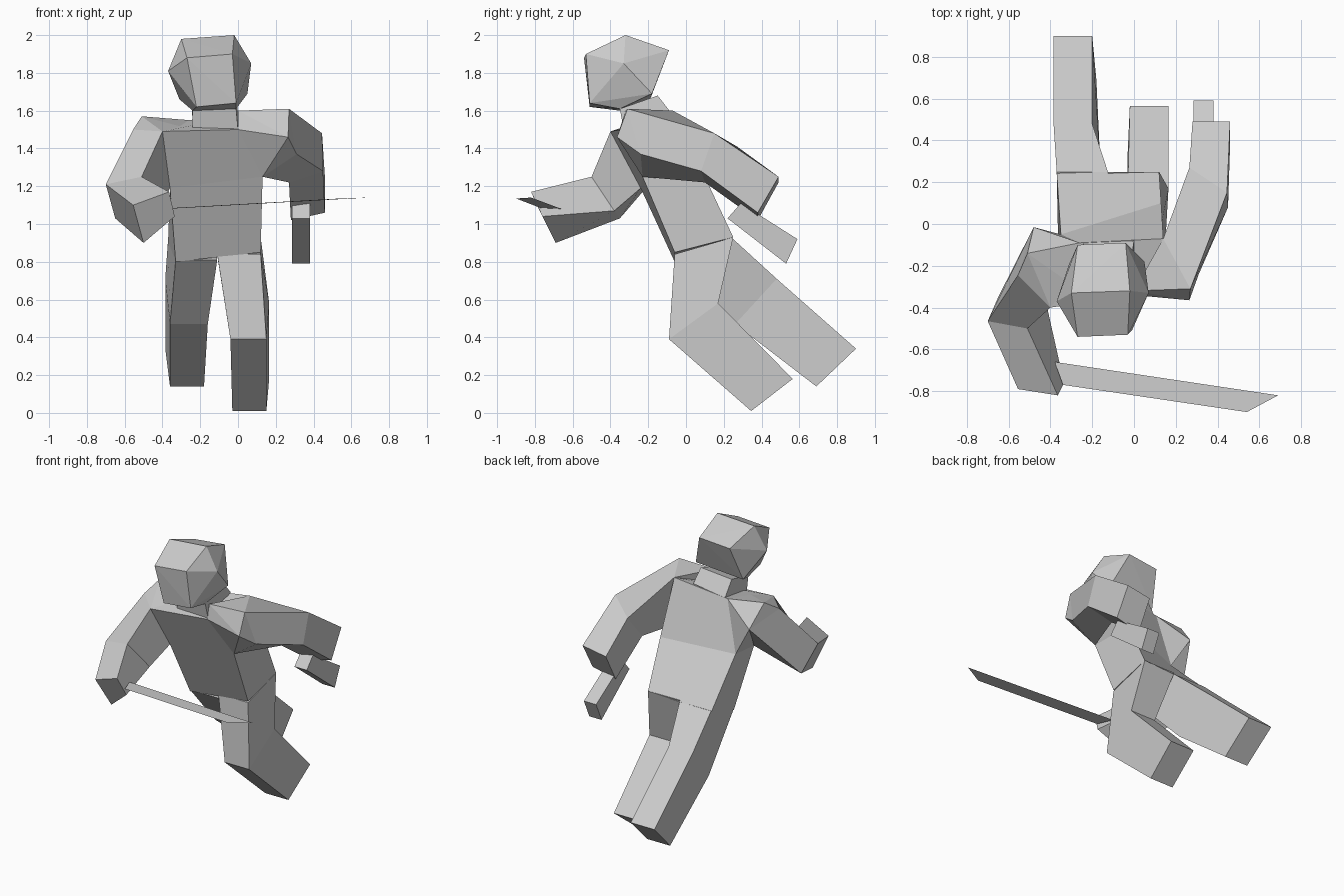
import bpy, bmesh

if "Cube" in bpy.data.objects:
    bpy.data.objects.remove(bpy.data.objects["Cube"])


def finish(name, bm):
    bmesh.ops.recalc_face_normals(bm, faces=bm.faces[:])
    me = bpy.data.meshes.new(name)
    bm.to_mesh(me)
    bm.free()
    ob = bpy.data.objects.new(name, me)
    bpy.context.collection.objects.link(ob)
    return ob


def loft(name, *rings):
    """Skin a chain of equal-sized cross-sections and cap both ends."""
    bm = bmesh.new()
    vs = [[bm.verts.new(p) for p in r] for r in rings]
    n = len(vs[0])
    for a, b in zip(vs, vs[1:]):
        for i in range(n):
            j = (i + 1) % n
            bm.faces.new((a[i], a[j], b[j], b[i]))
    bm.faces.new(vs[0])
    bm.faces.new(vs[-1])
    return finish(name, bm)


def hull(name, pts):
    """Faceted solid around a handful of corner points."""
    bm = bmesh.new()
    for p in pts:
        bm.verts.new(p)
    res = bmesh.ops.convex_hull(bm, input=bm.verts[:])
    junk = {v for v in res["geom_interior"] + res["geom_unused"]
            if isinstance(v, bmesh.types.BMVert)}
    bmesh.ops.delete(bm, geom=list(junk), context='VERTS')
    return finish(name, bm)


def section(front, back):
    """Leg ring from front and back edges given as (x0, x1, y, z)."""
    (a, b, fy, fz), (c, d, by, bz) = front, back
    return [(a, fy, fz), (b, fy, fz), (d, by, bz), (c, by, bz)]


# Shared joints between torso and arms
armpit_r, armpit_r_back = (-.36, -.24, 1.19), (-.35, -.05, 1.20)
armpit_l = (.13, -.23, 1.25)
chest_r, chest_l = (-.40, -.40, 1.49), (0, -.34, 1.50)
blade_r, blade_l = (-.26, -.09, 1.55), (.14, -.07, 1.60)

# Head
hull("head", [
    (-.27, -.54, 1.88), (-.03, -.53, 1.90),   # brow
    (-.30, -.33, 1.98), (-.02, -.32, 2.00),   # crown
    (-.27, -.10, 1.90), (-.04, -.09, 1.92),   # back of skull
    (-.37, -.37, 1.81), (.07, -.33, 1.85),    # temples
    (-.31, -.19, 1.66), (.05, -.18, 1.69),    # jaw corners
    (-.22, -.51, 1.62), (-.01, -.51, 1.64),   # chin
    (-.24, -.35, 1.60), (-.01, -.35, 1.61)])  # throat

# Neck
loft("neck",
     [(-.24, -.33, 1.50), (0, -.33, 1.50), (0, -.08, 1.59), (-.24, -.09, 1.55)],
     [(-.24, -.35, 1.61), (-.01, -.35, 1.61), (-.01, -.15, 1.68), (-.25, -.15, 1.66)])

# Torso
loft("torso",
     [(-.33, -.06, .80), (.12, -.06, .85), (.12, .25, .93), (-.37, .25, .91)],
     [armpit_r, armpit_l, (.13, .10, 1.25), armpit_r_back],
     [chest_r, chest_l, blade_l, blade_r])

# Legs: hip, knee, foot
loft("left_leg",
     section((-.11, .12, -.06, .84), (-.125, .12, .25, .93)),
     section((-.04, .15, -.09, .39), (-.03, .165, .17, .58)),
     section((-.03, .15, .345, .01), (-.02, .165, .565, .18)))
loft("right_leg",
     section((-.33, -.11, -.06, .81), (-.37, -.125, .25, .92)),
     section((-.36, -.16, .26, .47), (-.385, -.20, .48, .71)),
     section((-.36, -.18, .69, .14), (-.385, -.20, .90, .34)))

# Left shoulder, arm and hand
top, front, low = (.27, -.31, 1.61), (.265, -.365, 1.46), (.31, -.24, 1.37)
hull("left_shoulder", [top, front, low, (0, -.32, 1.60), chest_l, armpit_l, blade_l])
loft("left_arm",
     [top, low, armpit_l, blade_l],
     [(.445, .15, 1.48), (.45, .08, 1.28), (.27, .10, 1.22), (.265, .27, 1.41)],
     [(.46, .49, 1.25), (.46, .38, 1.06), (.28, .38, 1.02), (.28, .49, 1.22)])
hand = [(.22, 1.03), (.29, 1.11), (.59, .92), (.53, .79)]
loft("left_hand", *[[(x, y, z) for y, z in hand] for x in (.285, .38)])

# Right shoulder and arm
outer, rear = (-.555, -.245, 1.50), (-.48, -.015, 1.42)
hull("right_shoulder", [(-.51, -.14, 1.57), outer, rear, chest_r, blade_r,
                        (-.24, -.33, 1.50), armpit_r, armpit_r_back])
loft("right_arm",
     [outer, chest_r, armpit_r, rear],
     [(-.70, -.465, 1.21), (-.51, -.50, 1.25), (-.42, -.38, 1.07), (-.65, -.35, 1.03)],
     [(-.555, -.79, 1.10), (-.365, -.82, 1.17), (-.335, -.76, 1.04), (-.50, -.69, .90)])

# Flat blade held in the right hand
bm = bmesh.new()
bm.faces.new([bm.verts.new(p) for p in (
    (-.38, -.66, 1.08), (-.34, -.77, 1.085), (.54, -.90, 1.135), (.69, -.82, 1.14))])
finish("blade", bm)
